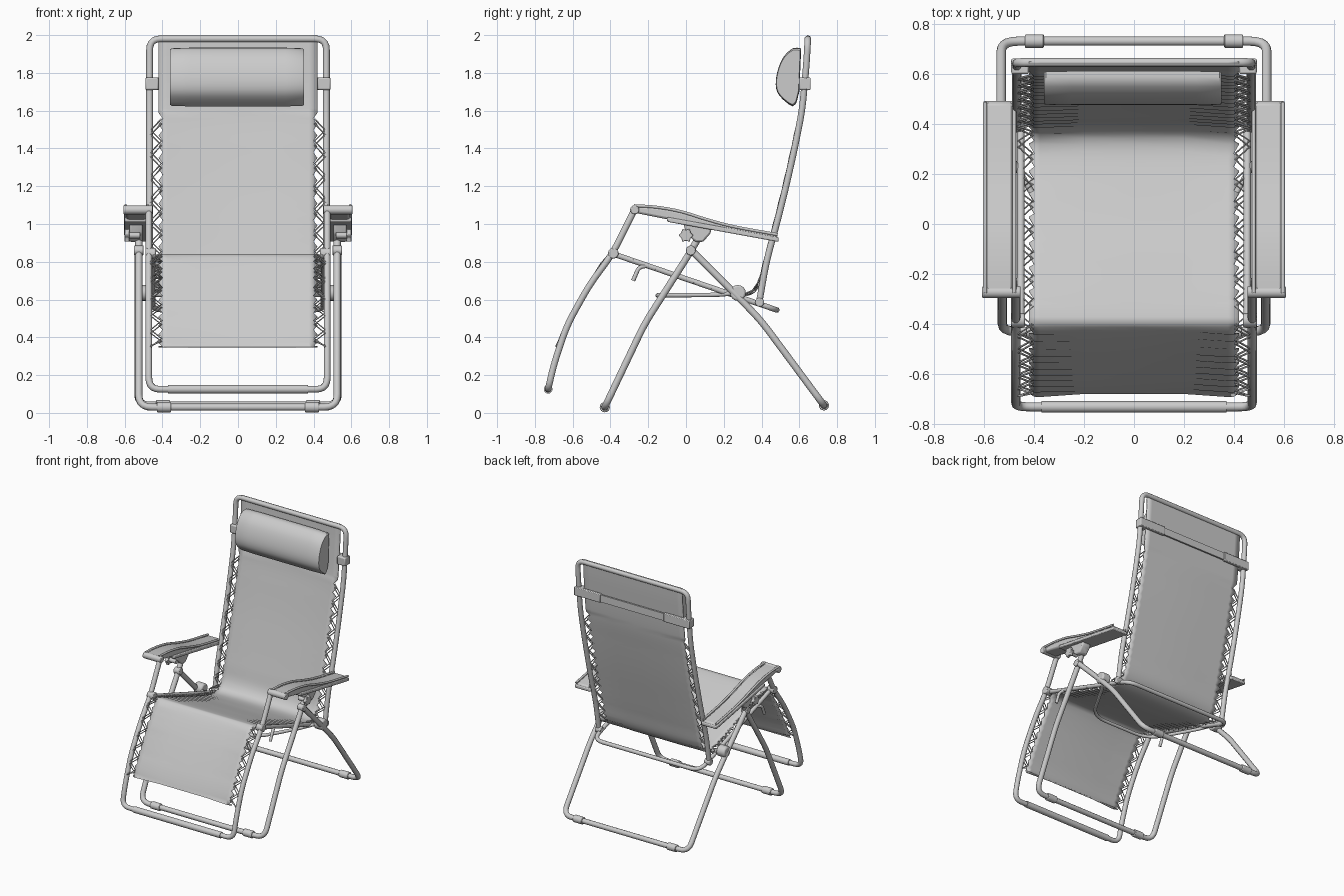
import bpy, bmesh, math
from mathutils import Vector

old = bpy.data.objects.get("Cube")
if old:
    bpy.data.objects.remove(old, do_unlink=True)

grey = bpy.data.materials.new("light_grey")
grey.use_nodes = True
COLOUR = (0.6, 0.6, 0.6, 1)
grey.diffuse_color = COLOUR
grey.node_tree.nodes["Principled BSDF"].inputs["Base Color"].default_value = COLOUR


def finish(name, mesh, angle=40):
    """Link a mesh as a named object with the material and smooth shading."""
    mesh.materials.clear()
    mesh.materials.append(grey)
    ob = bpy.data.objects.new(name, mesh)
    bpy.context.collection.objects.link(ob)
    bpy.ops.object.select_all(action='DESELECT')
    ob.select_set(True)
    bpy.context.view_layer.objects.active = ob
    bpy.ops.object.shade_smooth_by_angle(angle=math.radians(angle))
    return ob


def fillet(pts, r, steps=5):
    """Round the inner corners of a path."""
    pts = [Vector(p) for p in pts]
    out = [pts[0]]
    for a, b, c in zip(pts, pts[1:], pts[2:]):
        d = min(r, (a - b).length * 0.45, (c - b).length * 0.45)
        p, q = b + (a - b).normalized() * d, b + (c - b).normalized() * d
        for i in range(steps + 1):
            t = i / steps
            out.append(p * (1 - t) ** 2 + b * 2 * t * (1 - t) + q * t * t)
    return out + [pts[-1]]


def tube(name, pts, radius, r=0.06, sides=3):
    """Round tube along one path or several."""
    paths = pts if isinstance(pts[0], list) else [pts]
    cu = bpy.data.curves.new(name, 'CURVE')
    cu.dimensions = '3D'
    cu.bevel_depth, cu.bevel_resolution, cu.use_fill_caps = radius, sides, True
    for path in paths:
        path = fillet(path, r) if r else path
        sp = cu.splines.new('POLY')
        sp.points.add(len(path) - 1)
        for sp_pt, p in zip(sp.points, path):
            sp_pt.co = (*p, 1)
    tmp = bpy.data.objects.new(name + "_path", cu)
    bpy.context.collection.objects.link(tmp)
    bpy.context.view_layer.update()
    mesh = bpy.data.meshes.new_from_object(tmp.evaluated_get(bpy.context.evaluated_depsgraph_get()))
    bpy.data.objects.remove(tmp)
    return finish(name, mesh)


def loft(name, profile, sections, bevel=0.0):
    """Stretch a (y, z) profile along x; sections are (x, scale)."""
    bm = bmesh.new()
    n = len(profile)
    cy, cz = (sum(p[k] for p in profile) / n for k in (0, 1))
    rings = [[bm.verts.new((x, cy + (y - cy) * s, cz + (z - cz) * s)) for y, z in profile]
             for x, s in sections]
    for a, b in zip(rings, rings[1:]):
        for i in range(n):
            bm.faces.new((a[i], a[(i + 1) % n], b[(i + 1) % n], b[i]))
    bm.faces.new(rings[0])
    bm.faces.new(rings[-1])
    bmesh.ops.recalc_face_normals(bm, faces=bm.faces)
    mesh = bpy.data.meshes.new(name)
    bm.to_mesh(mesh)
    bm.free()
    ob = finish(name, mesh)
    if bevel:
        mod = ob.modifiers.new("soft_edges", 'BEVEL')
        mod.width, mod.segments = bevel, 2
    return ob


def circle(y, z, r, n=16, star=0.0):
    return [(y + r * (1 - star * (i % 2)) * math.cos(math.tau * i / n),
             z + r * (1 - star * (i % 2)) * math.sin(math.tau * i / n)) for i in range(n)]


def spline(pts, spacing):
    """Smooth curve through (y, z) points, resampled evenly."""
    p = [Vector(q) for q in pts]
    p = [p[0] * 2 - p[1]] + p + [p[-1] * 2 - p[-2]]
    fine = []
    for a, b, c, d in zip(p, p[1:], p[2:], p[3:]):
        for i in range(20):
            t = i / 20
            fine.append(0.5 * (2 * b + (c - a) * t + (2 * a - 5 * b + 4 * c - d) * t * t
                               + (3 * b - a - 3 * c + d) * t ** 3))
    fine.append(p[-2])
    out = [fine[0]]
    for q in fine:
        if (q - out[-1]).length >= spacing:
            out.append(q)
    return out + [fine[-1]]


def hoop(side, x):
    """Closed-end frame: one side path mirrored and joined across."""
    return [(-x, y, z) for y, z in side] + [(x, y, z) for y, z in reversed(side)]


# Side paths of the frame, as (y, z)
back = [(0.385, 0.57), (0.425, 0.8), (0.48, 1.0), (0.53, 1.2), (0.575, 1.4),
        (0.615, 1.6), (0.638, 1.85), (0.645, 1.98)]
foot = [(-0.275, 1.07), (-0.39, 0.84), (-0.51, 0.68), (-0.63, 0.465), (-0.70, 0.255), (-0.73, 0.125)]
rail = [(-0.41, 0.85), (0.48, 0.545)]
front_leg = [(0.08, 0.95), (0.016, 0.84), (-0.22, 0.47), (-0.43, 0.03)]
rear_leg = [(0.03, 0.86), (0.28, 0.61), (0.40, 0.485), (0.73, 0.04)]

tube("back_frame", hoop(back, 0.468), 0.018, 0.08)
tube("footrest_frame", hoop(foot, 0.472), 0.018, 0.08)
tube("seat_frame", hoop(rail, 0.452), 0.015, 0.08)
tube("front_leg_frame", hoop(front_leg, 0.525), 0.019, 0.07)
tube("rear_leg_frame", hoop(rear_leg, 0.53), 0.019, 0.07)
tube("under_seat_bow", [(-0.51, 0.3, 0.64), (-0.44, 0.18, 0.625), (-0.25, -0.15, 0.622),
                        (0.25, -0.15, 0.622), (0.44, 0.18, 0.625), (0.51, 0.3, 0.64)], 0.012, 0.12)
loft("footrest_sleeve", circle(-0.73, 0.125, 0.023), [(-0.37, 1), (0.37, 1)])

# Sling fabric with scalloped, laced edges
sling = [(0.645, 2.0), (0.636, 1.85), (0.612, 1.6), (0.572, 1.4), (0.527, 1.2), (0.477, 1.0),
         (0.43, 0.82), (0.385, 0.67), (0.30, 0.622), (0.1, 0.672), (-0.15, 0.762), (-0.36, 0.832),
         (-0.41, 0.82), (-0.505, 0.68), (-0.62, 0.47), (-0.675, 0.35)]
rows = spline(sling, 0.022)
bm = bmesh.new()
grid = []
for i, (y, z) in enumerate(rows):
    laced = y < 0.61 and not (-0.42 < y < -0.34)
    edge = 0.42 - (0.022 * (i % 2) if laced else 0)
    puff = 0.012 * (i % 2) if laced else 0
    grid.append([bm.verts.new((x, y - puff * (abs(x) > 0.4 - 0.03), z)) for x in
                 (-edge, -0.375, -0.2, 0, 0.2, 0.375, edge)])
for a, b in zip(grid, grid[1:]):
    for j in range(len(a) - 1):
        bm.faces.new((a[j], a[j + 1], b[j + 1], b[j]))
mesh = bpy.data.meshes.new("sling_fabric")
bm.to_mesh(mesh)
bm.free()
fabric = finish("sling_fabric", mesh, 60)
thick = fabric.modifiers.new("cloth_thickness", 'SOLIDIFY')
thick.thickness, thick.offset = 0.008, 0

# Head pillow, its strap and the strap pads
pillow = spline([(0.61, 1.93), (0.565, 1.93), (0.51, 1.875), (0.478, 1.78), (0.482, 1.70),
                 (0.53, 1.645), (0.575, 1.625), (0.60, 1.70)], 0.02)
loft("head_pillow", pillow, [(-0.36, 0.93), (-0.352, 0.98), (-0.25, 1), (0.25, 1), (0.342, 0.98), (0.35, 0.93)])
strap_box = [(0.642, 1.715), (0.654, 1.715), (0.654, 1.77), (0.642, 1.77)]
loft("pillow_strap", strap_box, [(-0.48, 1), (0.48, 1)])
for s, side in ((1, "left"), (-1, "right")):
    def span(a, b):
        return [(s * a, 1), (s * b, 1)]

    loft(side + "_strap_loop", [(0.598, 1.71), (0.654, 1.71), (0.654, 1.775), (0.598, 1.775)],
         span(0.42, 0.49), 0.008)
    loft(side + "_strap_pad", [(0.636, 1.71), (0.66, 1.71), (0.66, 1.775), (0.636, 1.775)],
         span(0.27, 0.49), 0.005)

    # Armrest: tray, contoured pad, front cap
    loft(side + "_armrest_tray", [(-0.10, 1.012), (0.49, 0.905), (0.49, 0.93), (-0.10, 1.037)],
         span(0.47, 0.602), 0.006)
    top = spline([(-0.275, 1.095), (-0.16, 1.088), (-0.03, 1.065), (0.1, 1.025), (0.25, 0.985), (0.485, 0.942)], 0.04)
    loft(side + "_armrest_pad", top + [Vector((0.485, 0.915)), Vector((-0.1, 1.025)), Vector((-0.275, 1.06))],
         span(0.483, 0.592), 0.012)
    loft(side + "_armrest_cap", circle(-0.272, 1.075, 0.024), span(0.453, 0.606), 0.005)
    tube(side + "_armrest_rim", [[(s * x, y, z + 0.002) for y, z in top] for x in (0.478, 0.595)], 0.008, 0)

    # Recline lock under the armrest
    loft(side + "_lock_block", [(-0.02, 1.03), (0.0, 0.95), (0.05, 0.905), (0.09, 0.905), (0.13, 0.95), (0.14, 1.0)],
         span(0.505, 0.575), 0.01)
    loft(side + "_lock_knob", circle(0.0, 0.94, 0.04, 12, 0.3), span(0.575, 0.6), 0.004)
    loft(side + "_lock_stem", circle(0.0, 0.94, 0.016), span(0.52, 0.58))
    loft(side + "_leg_pivot", circle(0.025, 0.86, 0.026), span(0.50, 0.55), 0.004)

    # Pivots, lever and foot sleeves
    loft(side + "_seat_pivot", circle(0.275, 0.635, 0.042), span(0.475, 0.545), 0.01)
    loft(side + "_knee_pivot", circle(-0.385, 0.845, 0.028), span(0.435, 0.49), 0.006)
    loft(side + "_back_pivot", circle(0.39, 0.585, 0.024), span(0.44, 0.488), 0.006)
    loft(side + "_front_foot_sleeve", circle(-0.43, 0.03, 0.027), span(0.355, 0.43), 0.004)
    loft(side + "_rear_foot_sleeve", circle(0.73, 0.04, 0.027), span(0.36, 0.435), 0.004)
    tube(side + "_lever", [(s * 0.45, -0.2, 0.78), (s * 0.47, -0.25, 0.77), (s * 0.47, -0.28, 0.70)], 0.011, 0.02)

    # Elastic lacing, two crossing cords per panel
    laced = [i for i, (y, z) in enumerate(rows) if z < 1.57]
    cords = []
    for shift in (0, 1):
        cord = []
        for k, i in enumerate(laced[shift::2]):
            y, z = rows[i]
            x = 0.462 if k % 2 else 0.405
            cord.append((s * x, y - (0.012 if k % 2 else 0.01), z + 0.006 * shift))
        cords.append(cord)
    tube(side + "_lacing", cords, 0.0045, 0, 1)
